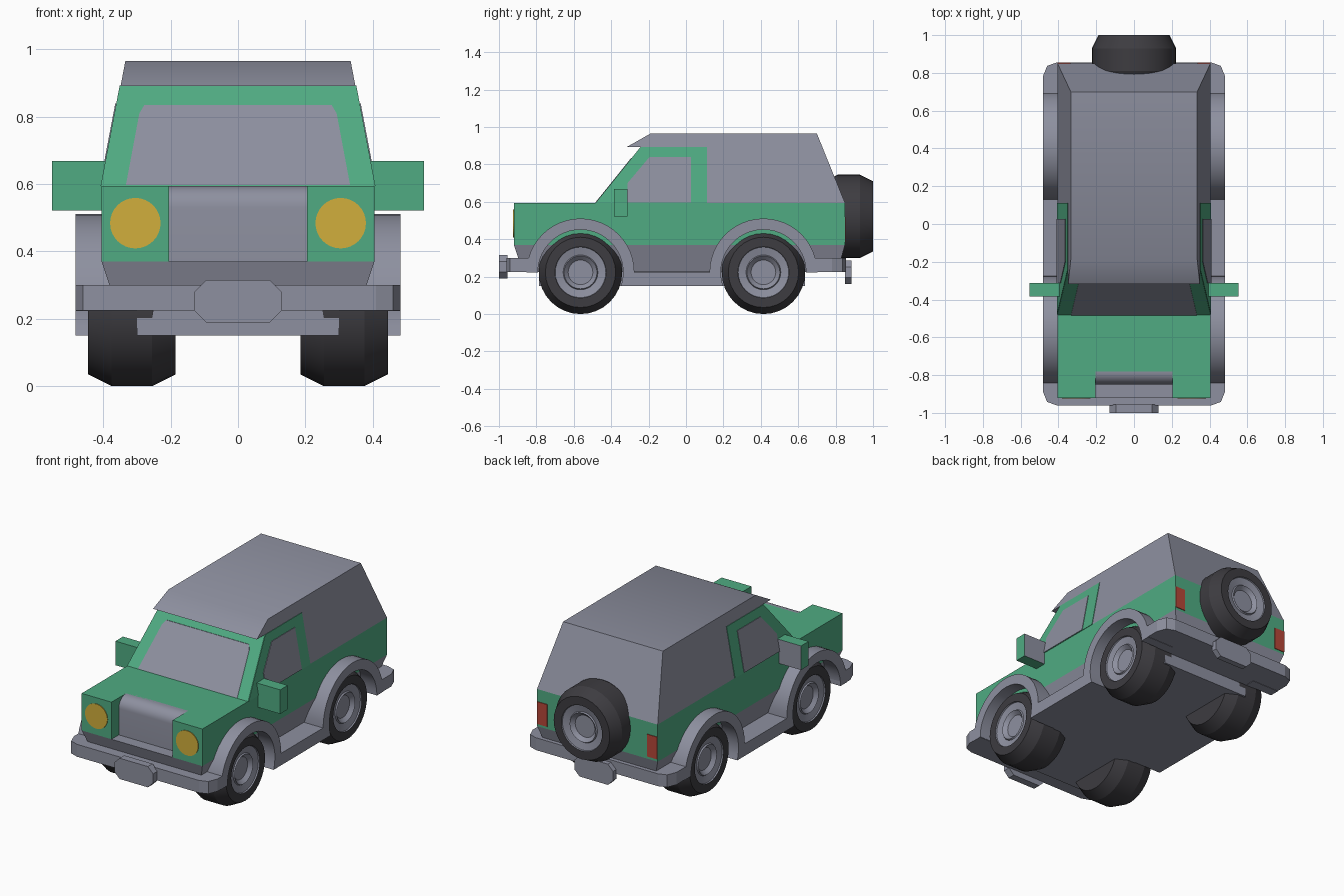
import bpy, bmesh, math
from math import sin, cos, pi, radians

if "Cube" in bpy.data.objects:
    bpy.data.objects.remove(bpy.data.objects["Cube"])


def material(name, rgb):
    m = bpy.data.materials.new(name)
    m.diffuse_color = (*rgb, 1)
    m.use_nodes = True
    m.node_tree.nodes["Principled BSDF"].inputs["Base Color"].default_value = m.diffuse_color
    return m


GREY = material("grey", (0.27, 0.28, 0.35))
GREEN = material("green", (0.08, 0.41, 0.225))
DARK = material("tyre_dark", (0.047, 0.045, 0.052))
YELLOW = material("lamp_yellow", (0.64, 0.43, 0.045))
RED = material("lamp_red", (0.47, 0.062, 0.04))


def finish(name, bm, mats, smooth=None):
    bmesh.ops.recalc_face_normals(bm, faces=bm.faces[:])
    me = bpy.data.meshes.new(name)
    bm.to_mesh(me)
    bm.free()
    for m in mats:
        me.materials.append(m)
    if smooth:
        me.polygons.foreach_set("use_smooth", [True] * len(me.polygons))
        me.set_sharp_from_angle(angle=radians(smooth))
    ob = bpy.data.objects.new(name, me)
    bpy.context.collection.objects.link(ob)
    return ob


def loft(name, loop_a, loop_b, *mats, smooth=None):
    """Closed solid between two matching outlines."""
    bm = bmesh.new()
    a = [bm.verts.new(p) for p in loop_a]
    b = [bm.verts.new(p) for p in loop_b]
    bm.faces.new(a)
    bm.faces.new(b[::-1])
    for i in range(len(a)):
        j = (i + 1) % len(a)
        bm.faces.new((a[i], b[i], b[j], a[j]))
    return finish(name, bm, mats, smooth)


def along_x(name, yz, x0, x1, mat, smooth=None):
    return loft(name, [(x0, y, z) for y, z in yz], [(x1, y, z) for y, z in yz], mat, smooth=smooth)


def along_y(name, xz, y0, y1, mat):
    return loft(name, [(x, y0, z) for x, z in xz], [(x, y1, z) for x, z in xz], mat)


def along_z(name, xy, z0, z1, mat):
    return loft(name, [(x, y, z0) for x, y in xy], [(x, y, z1) for x, y in xy], mat)


def rect(a0, a1, b0, b1):
    return [(a0, b0), (a1, b0), (a1, b1), (a0, b1)]


def arc(cy, cz, r, a0, a1, n=24):
    return [(cy + r * cos(radians(a0 + (a1 - a0) * i / n)),
             cz + r * sin(radians(a0 + (a1 - a0) * i / n))) for i in range(n + 1)]


# Lower body with a notch for the grille
along_z("body", [(-0.405, -0.92), (-0.205, -0.92), (-0.205, -0.78), (0.205, -0.78),
                 (0.205, -0.92), (0.405, -0.92), (0.405, 0.85), (-0.405, 0.85)], 0.37, 0.595, GREEN)
along_x("grille", [(-0.77, 0.37), (-0.85, 0.37)] + arc(-0.785, 0.53, 0.065, 180, 90, 8)
        + [(-0.77, 0.595)], -0.205, 0.205, GREY, smooth=40)

# Tapered skirt and floor
skirt_top = rect(-0.405, 0.405, -0.92, 0.85)
skirt_low = rect(-0.357, 0.357, -0.872, 0.81)
loft("skirt", [(x, y, 0.37) for x, y in skirt_top], [(x, y, 0.225) for x, y in skirt_low], GREY)
along_z("floor", rect(-0.30, 0.30, -0.785, 0.635), 0.15, 0.23, GREY)


# Cabin: side walls lean inwards
def wall(z):
    return 0.405 - (z - 0.595) * 0.19


def glass_y(z):
    return -0.48 + (z - 0.595) * 0.805


cabin = [(-0.48, 0.595), (-0.24, 0.893), (-0.317, 0.893), (-0.19, 0.965), (0.70, 0.965), (0.85, 0.595)]
loft("cabin", [(wall(z), y, z) for y, z in cabin], [(-wall(z), y, z) for y, z in cabin], GREY, smooth=35)


# Painted plates on the leaning side walls and on the windscreen
def side_plate(name, yz, s, t, mat):
    loft(name, [(s * (wall(z) - 0.002), y, z) for y, z in yz],
         [(s * (wall(z) + t), y, z) for y, z in yz], mat)


def screen_plate(name, xz, t, mat):
    loft(name, [(x, glass_y(z) + 0.002, z) for x, z in xz],
         [(x, glass_y(z) - t, z) for x, z in xz], mat)


door = [(-0.48, 0.595), (-0.24, 0.893), (0.112, 0.893), (0.112, 0.595)]
window = [(-0.313, 0.597), (-0.313, 0.70), (-0.195, 0.84), (0.027, 0.84), (0.027, 0.597)]
screen_plate("windscreen_frame", [(-0.405, 0.595), (0.405, 0.595), (0.349, 0.892), (-0.349, 0.892)], 0.003, GREEN)
pane = [(0.333, 0.597), (0.293, 0.81), (0.278, 0.835)]
screen_plate("windscreen", pane + [(-x, z) for x, z in pane[::-1]], 0.006, GREY)

# Bumpers with chamfered corners
for name, y_in, y_out in (("front_bumper", -0.79, -0.96), ("rear_bumper", 0.645, 0.855)):
    d = 1 if y_out > 0 else -1
    half = [(0.483, y_in), (0.483, y_out - 0.075 * d), (0.46, y_out - 0.018 * d), (0.41, y_out)]
    along_z(name, half + [(-x, y) for x, y in half[::-1]], 0.225, 0.30, GREY)

# Eight-sided plates on the bumpers
for name, y0, y1, zc in (("front_plate", -1.0, -0.955, 0.252), ("rear_plate", 0.85, 0.885, 0.223)):
    octagon = [(0.13, 0.028), (0.095, 0.063), (-0.095, 0.063), (-0.13, 0.028),
               (-0.13, -0.028), (-0.095, -0.063), (0.095, -0.063), (0.13, -0.028)]
    along_y(name, [(x, zc + z) for x, z in octagon], y0, y1, GREY)

WHEEL_Z, FRONT_Y, REAR_Y = 0.223, -0.564, 0.414
drop = math.degrees(math.asin((WHEEL_Z - 0.15) / 0.228))

# Wheel arches joined by a running board, one outline per side
outline = (arc(FRONT_Y, WHEEL_Z, 0.288, 180, 0) + arc(REAR_Y, WHEEL_Z, 0.288, 180, 0)
           + arc(REAR_Y, WHEEL_Z, 0.228, 0, 180 + drop) + arc(FRONT_Y, WHEEL_Z, 0.228, -drop, 180))

for s, side in ((-1, "left"), (1, "right")):
    along_x(side + "_arches", outline, s * 0.30, s * 0.483, GREY, smooth=30)
    side_plate(side + "_door_frame", door, s, 0.003, GREEN)
    side_plate(side + "_window", window, s, 0.006, GREY)
    # Headlights and tail lights
    along_y(side + "_headlight", arc(s * 0.305, 0.484, 0.075, 0, 348.75, 31), -0.918, -0.924, YELLOW)
    along_y(side + "_tail_light", rect(s * 0.335, s * 0.404, 0.385, 0.52), 0.848, 0.854, RED)
    # Mirror, grey on its rear face
    m = rect(s * 0.395, s * 0.553, 0.522, 0.668)
    ob = loft(side + "_mirror", [(x, -0.385, z) for x, z in m], [(x, -0.313, z) for x, z in m], GREEN, GREY)
    for p in ob.data.polygons:
        p.material_index = 1 if p.normal.y > 0.9 else 0


# Lathed wheel: (offset along the axle, radius); last rings are the rim
def wheel(name, loc, turn):
    profile = [(-0.13, 0.0), (-0.13, 0.188), (-0.06, 0.223), (0.06, 0.223), (0.13, 0.188), (0.13, 0.137),
               (0.122, 0.135), (0.112, 0.093), (0.12, 0.088), (0.098, 0.066), (0.098, 0.0)]
    n = 32
    bm = bmesh.new()
    rings = []
    for a, r in profile:
        if r == 0:
            rings.append([bm.verts.new((a, 0, 0))] * n)
        else:
            rings.append([bm.verts.new((a, r * cos(2 * pi * i / n), r * sin(2 * pi * i / n)))
                          for i in range(n)])
    for k in range(len(rings) - 1):
        for i in range(n):
            j = (i + 1) % n
            quad = [rings[k][i], rings[k][j], rings[k + 1][j], rings[k + 1][i]]
            f = bm.faces.new(list(dict.fromkeys(quad)))
            f.material_index = 1 if k >= 5 else 0
    ob = finish(name, bm, [DARK, GREY], smooth=25)
    ob.location = loc
    ob.rotation_euler = (0, 0, turn)


for s, side in ((-1, "left"), (1, "right")):
    for y, end in ((FRONT_Y, "front"), (REAR_Y, "rear")):
        wheel(f"{end}_{side}_wheel", (s * 0.315, y, WHEEL_Z), 0 if s > 0 else pi)
wheel("spare_wheel", (0, 0.87, 0.522), pi / 2)
